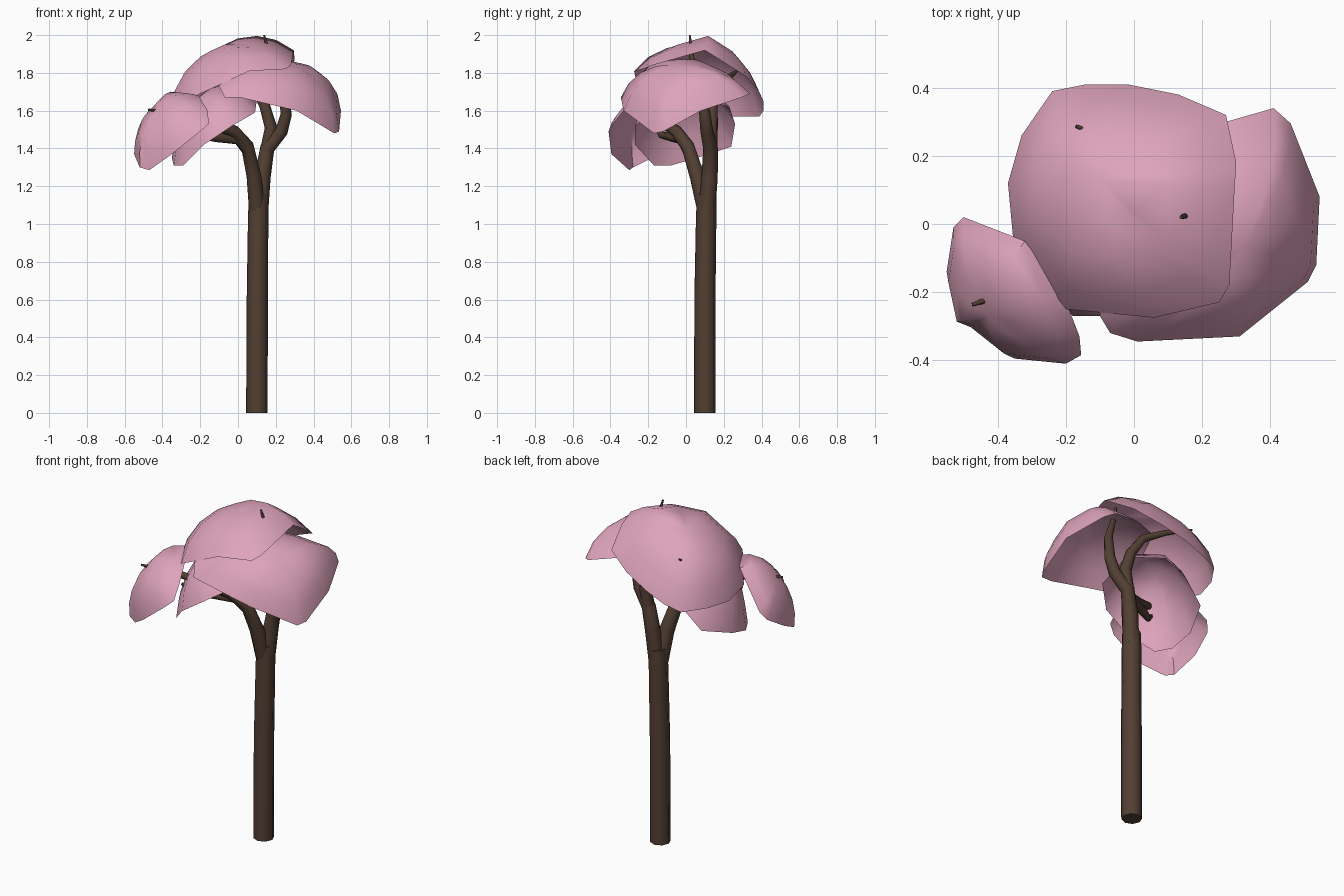
import bpy, bmesh
from math import sin, cos, radians
from mathutils import Vector


def material(name, color):
    m = bpy.data.materials.new(name)
    m.diffuse_color = (*color, 1)
    return m


bark = material("bark", (0.085, 0.05, 0.033))
blossom = material("blossom", (0.73, 0.37, 0.50))


def limb(name, points):
    """Eight-sided tapered tube through (x, y, z, radius) points."""
    cu = bpy.data.curves.new(name + "_path", 'CURVE')
    cu.dimensions = '3D'
    cu.bevel_depth = 1.0
    cu.bevel_resolution = 2
    cu.use_fill_caps = True
    sp = cu.splines.new('POLY')
    sp.points.add(len(points) - 1)
    for p, (x, y, z, r) in zip(sp.points, points):
        p.co = (x, y, z, 1)
        p.radius = r
    tmp = bpy.data.objects.new(name + "_path", cu)
    bpy.context.collection.objects.link(tmp)
    dg = bpy.context.evaluated_depsgraph_get()
    me = bpy.data.meshes.new_from_object(tmp.evaluated_get(dg))
    bpy.data.objects.remove(tmp)
    finish(name, me, bark)


def canopy(name, apex, rim, angle=62, rings=4):
    """Open dome patch from an apex down to a rim outline."""
    rim = [Vector(p) for p in rim]
    base = sum(rim, Vector()) / len(rim)
    rise = Vector(apex) - base
    a = radians(angle)
    bm = bmesh.new()
    top = bm.verts.new(apex)
    prev = None
    n = len(rim)
    for k in range(1, rings + 1):
        t = a * k / rings
        s, h = sin(t) / sin(a), (cos(t) - cos(a)) / (1 - cos(a))
        ring = [bm.verts.new(base + (p - base) * s + rise * h) for p in rim]
        for i in range(n):
            j = (i + 1) % n
            if prev:
                bm.faces.new((prev[i], ring[i], ring[j], prev[j]))
            else:
                bm.faces.new((top, ring[i], ring[j]))
        prev = ring
    me = bpy.data.meshes.new(name)
    bm.to_mesh(me)
    bm.free()
    finish(name, me, blossom)


def finish(name, me, mat):
    ob = bpy.data.objects.new(name, me)
    bpy.context.collection.objects.link(ob)
    me.materials.clear()
    me.materials.append(mat)
    bpy.ops.object.select_all(action='DESELECT')
    ob.select_set(True)
    bpy.context.view_layer.objects.active = ob
    bpy.ops.object.shade_smooth_by_angle(angle=radians(50))


# trunk
limb("trunk", [(.1, .1, 0, .057), (.102, .1, .6, .056), (.107, .107, 1.05, .054),
               (.11, .11, 1.16, .05)])

# branches
limb("left_branch", [(.10, .10, 1.08, .045), (.085, .06, 1.25, .042), (.05, .01, 1.41, .037),
                     (-.02, -.05, 1.49, .033), (-.13, -.11, 1.53, .026),
                     (-.27, -.17, 1.58, .018), (-.475, -.237, 1.605, .006)])
limb("left_twig", [(.06, .02, 1.38, .034), (0, -.02, 1.45, .03), (-.12, -.07, 1.46, .026),
                   (-.21, -.13, 1.47, .018), (-.26, -.16, 1.52, .008)])
limb("right_branch", [(.115, .11, 1.08, .046), (.13, .125, 1.25, .043), (.155, .13, 1.40, .039),
                      (.23, .11, 1.49, .034), (.255, .10, 1.58, .03), (.24, .07, 1.72, .024),
                      (.17, .03, 1.88, .014), (.138, .02, 2.0, .005)])
limb("back_branch", [(.15, .13, 1.38, .036), (.175, .135, 1.51, .034), (.14, .14, 1.63, .029),
                     (.08, .17, 1.73, .023), (-.03, .23, 1.78, .016), (-.17, .287, 1.825, .005)])

# blossom domes
canopy("top_canopy", (-.10, .13, 1.935),
       [(.295, .10, 1.92), (.30, .18, 1.87), (.27, .32, 1.78), (.13, .38, 1.71),
        (-.02, .41, 1.65), (-.14, .41, 1.60), (-.24, .39, 1.57), (-.33, .26, 1.57),
        (-.37, .12, 1.57), (-.355, -.04, 1.60), (-.20, -.25, 1.69), (.06, -.275, 1.81),
        (.25, -.23, 1.82), (.28, -.18, 1.84)])
canopy("right_canopy", (.32, -.07, 1.845),
       [(.46, .295, 1.67), (.41, .34, 1.69), (.20, .28, 1.74), (.0, .16, 1.79),
        (-.10, -.05, 1.78), (-.10, -.27, 1.73), (-.07, -.32, 1.67), (.01, -.345, 1.67),
        (.31, -.33, 1.60), (.51, -.17, 1.48), (.535, -.12, 1.49), (.545, .08, 1.60)])
canopy("left_canopy", (-.43, -.265, 1.595),
       [(-.50, .02, 1.50), (-.53, -.01, 1.45), (-.55, -.14, 1.37), (-.52, -.28, 1.30),
        (-.47, -.30, 1.285), (-.35, -.395, 1.37), (-.20, -.41, 1.49), (-.155, -.385, 1.53),
        (-.16, -.33, 1.60), (-.21, -.20, 1.68), (-.32, -.05, 1.69)])
canopy("middle_canopy", (-.19, -.04, 1.685),
       [(-.27, .24, 1.41), (-.35, .06, 1.35), (-.34, -.08, 1.31), (-.29, -.17, 1.31),
        (-.18, -.27, 1.42), (-.03, -.27, 1.52), (.09, -.16, 1.59), (.10, .05, 1.66),
        (-.03, .23, 1.62), (-.15, .26, 1.53)])
